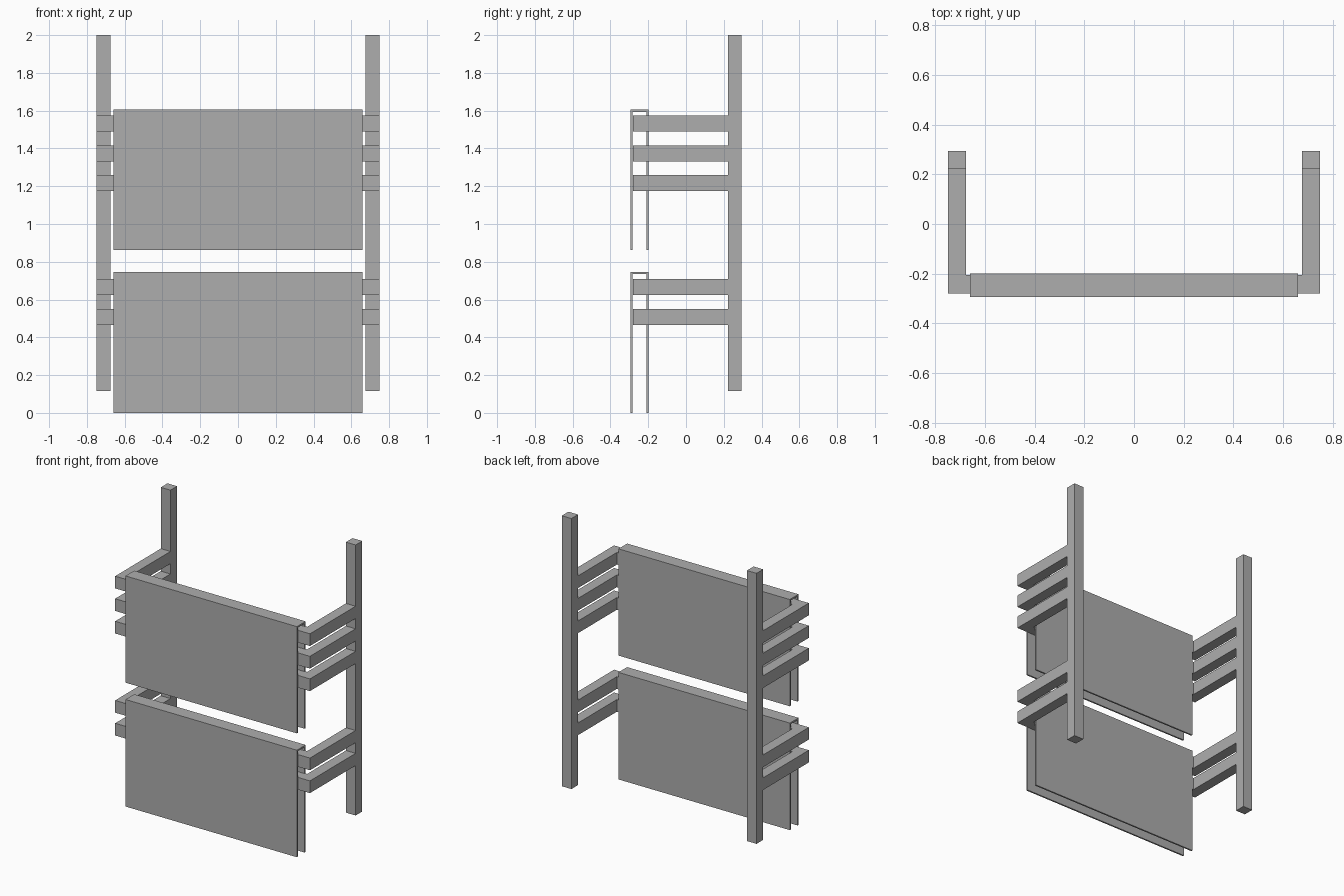
import bpy
import bmesh
from mathutils import Vector

cube = bpy.data.objects.get("Cube")
if cube:
    bpy.data.objects.remove(cube, do_unlink=True)

grey = bpy.data.materials.new("plain_grey")
grey.use_nodes = True
colour = (0.42, 0.42, 0.42, 1.0)
grey.diffuse_color = colour
grey.node_tree.nodes["Principled BSDF"].inputs["Base Color"].default_value = colour


def prism(name, outline, travel):
    """Extrude a closed flat outline along a vector into a solid."""
    bm = bmesh.new()
    face = bm.faces.new([bm.verts.new(p) for p in outline])
    cap = bmesh.ops.extrude_face_region(bm, geom=[face], use_keep_orig=True)
    moved = [v for v in cap["geom"] if isinstance(v, bmesh.types.BMVert)]
    bmesh.ops.translate(bm, verts=moved, vec=Vector(travel))
    bmesh.ops.recalc_face_normals(bm, faces=bm.faces[:])
    mesh = bpy.data.meshes.new(name)
    bm.to_mesh(mesh)
    bm.free()
    mesh.materials.append(grey)
    obj = bpy.data.objects.new(name, mesh)
    bpy.context.collection.objects.link(obj)
    return obj


def u_shape(half, top, bottom, wall, cap):
    """Outline of a U in 2D: two legs joined at the top edge."""
    inner = half - wall
    return [(-half, bottom), (-half, top), (half, top), (half, bottom),
            (inner, bottom), (inner, top - cap), (-inner, top - cap), (-inner, bottom)]


OUTER = 0.75
BAR = 0.074
POST_FRONT, POST_BACK = 0.222, 0.295

# Upright posts
for side, x in (("left", OUTER - BAR), ("right", -OUTER)):
    base = [(x, POST_FRONT), (x + BAR, POST_FRONT), (x + BAR, POST_BACK), (x, POST_BACK)]
    prism(side + "_post", [(a, b, 0.117) for a, b in base], (0, 0, 1.883))

# U-shaped rails: two side arms joined by a front crossbar
rail_plan = u_shape(OUTER, 0.28, -POST_FRONT, BAR, 0.075)
for i, z in enumerate((1.531, 1.374, 1.217, 0.666, 0.507)):
    prism(f"rail_{i + 1}", [(a, -b, z - 0.0425) for a, b in rail_plan], (0, 0, 0.085))

# Cloths folded over the rails, open at the bottom and sides
for name, bottom, top in (("upper_cloth", 0.862, 1.605), ("lower_cloth", 0.0, 0.745)):
    fold = u_shape(0.048, top, bottom, 0.011, 0.011)
    prism(name, [(-0.66, a - 0.247, b) for a, b in fold], (1.32, 0, 0))
